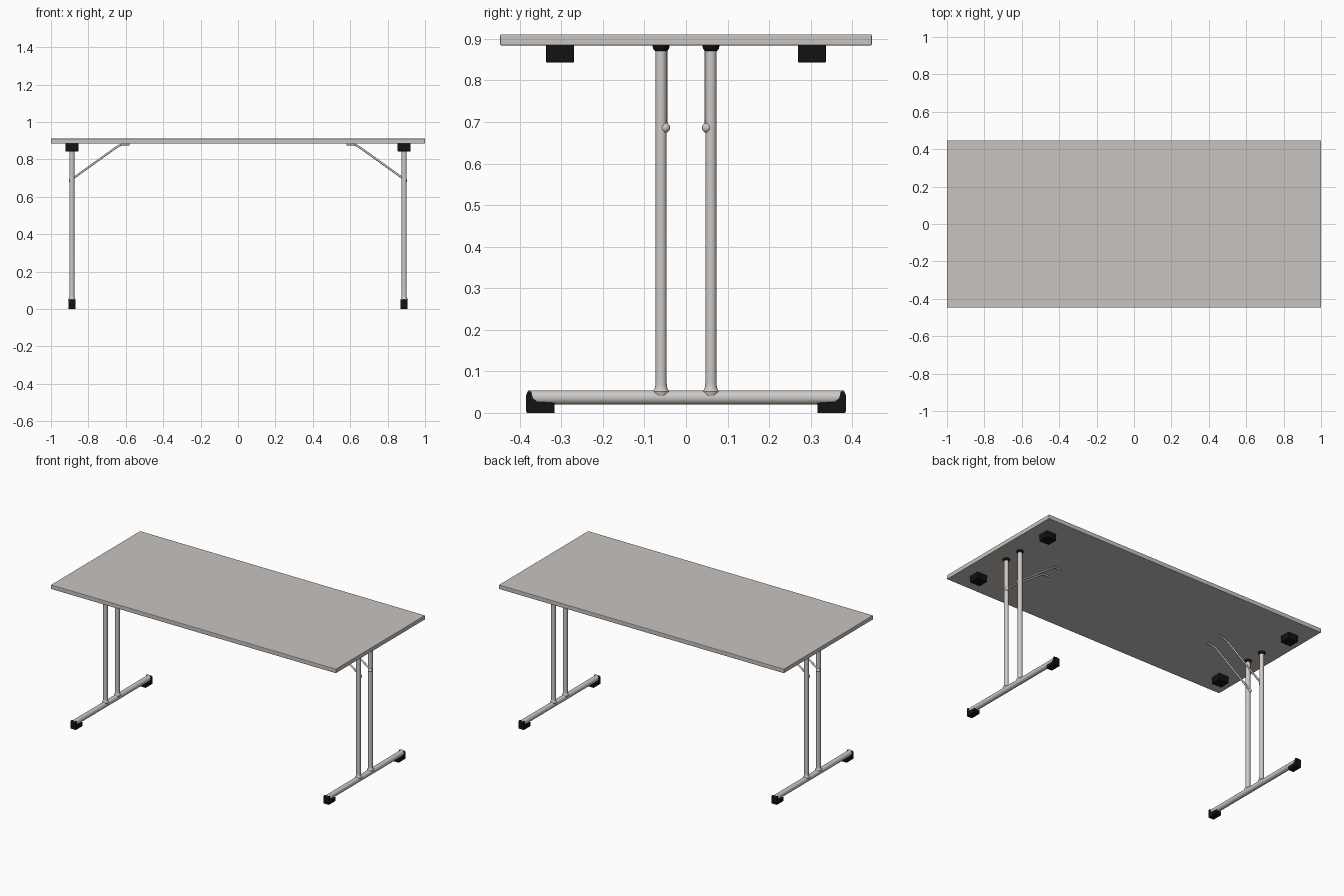
import bpy, bmesh, math
from mathutils import Vector

if "Cube" in bpy.data.objects:
    bpy.data.objects.remove(bpy.data.objects["Cube"])


def material(name, rgb):
    m = bpy.data.materials.new(name)
    m.diffuse_color = (*rgb, 1)
    m.use_nodes = True
    m.node_tree.nodes["Principled BSDF"].inputs["Base Color"].default_value = m.diffuse_color
    return m


GREY = material("warm grey laminate", (0.58, 0.55, 0.525))
STEEL = material("light grey steel", (0.61, 0.58, 0.555))
BLACK = material("black rubber", (0.006, 0.006, 0.006))


def finish(name, bm, mat, smooth=False):
    bmesh.ops.recalc_face_normals(bm, faces=bm.faces)
    me = bpy.data.meshes.new(name)
    bm.to_mesh(me)
    bm.free()
    ob = bpy.data.objects.new(name, me)
    bpy.context.collection.objects.link(ob)
    me.materials.append(mat)
    if smooth:
        bpy.ops.object.select_all(action='DESELECT')
        ob.select_set(True)
        bpy.context.view_layer.objects.active = ob
        bpy.ops.object.shade_smooth_by_angle(angle=math.radians(40))
    return ob


def box(name, lo, hi, mat, bevel):
    bm = bmesh.new()
    bmesh.ops.create_cube(bm, size=1)
    for v in bm.verts:
        v.co = [(l + h) / 2 + c * (h - l) for l, h, c in zip(lo, hi, v.co)]
    bmesh.ops.bevel(bm, geom=bm.edges[:], offset=bevel, segments=2,
                    profile=0.5, affect='EDGES')
    return finish(name, bm, mat)


def lathe(name, x, y, profile, mat, n=24):
    """Stack of (radius, z) rings around a vertical axis, capped."""
    bm = bmesh.new()
    rings = [[bm.verts.new((x + r * math.cos(2 * math.pi * i / n),
                            y + r * math.sin(2 * math.pi * i / n), z))
              for i in range(n)] for r, z in profile]
    for a, b in zip(rings, rings[1:]):
        for i in range(n):
            j = (i + 1) % n
            bm.faces.new((a[i], a[j], b[j], b[i]))
    bm.faces.new(rings[0])
    bm.faces.new(rings[-1])
    return finish(name, bm, mat, True)


def tube(name, points, r, mat, n=20):
    """Round tube along a path lying in a vertical plane."""
    bm = bmesh.new()
    pts = [Vector(p) for p in points]
    rings = []
    for k, p in enumerate(pts):
        t = (pts[min(k + 1, len(pts) - 1)] - pts[max(k - 1, 0)]).normalized()
        up = Vector((0, 0, 1))
        side = t.cross(up).normalized()
        up = side.cross(t)
        rings.append([bm.verts.new(p + r * (math.cos(2 * math.pi * i / n) * side
                                            + math.sin(2 * math.pi * i / n) * up))
                      for i in range(n)])
    for a, b in zip(rings, rings[1:]):
        for i in range(n):
            j = (i + 1) % n
            bm.faces.new((a[i], a[j], b[j], b[i]))
    bm.faces.new(rings[0])
    bm.faces.new(rings[-1])
    return finish(name, bm, mat, True)


def foot_cap(name, x, sy):
    """Rubber shoe: L-shaped side profile wrapping the end of the foot bar."""
    prof = [(0.317, 0.0), (0.383, 0.0), (0.385, 0.004), (0.385, 0.042),
            (0.381, 0.051), (0.373, 0.051), (0.368, 0.035), (0.358, 0.027),
            (0.317, 0.024)]
    bm = bmesh.new()
    face = bm.faces.new([bm.verts.new((x - 0.018, sy * y, z)) for y, z in prof])
    ext = bmesh.ops.extrude_face_region(bm, geom=[face])
    bmesh.ops.translate(bm, vec=(0.036, 0, 0),
                        verts=[g for g in ext['geom'] if isinstance(g, bmesh.types.BMVert)])
    return finish(name, bm, BLACK)


# table top
box("table_top", (-1, -0.447, 0.884), (1, 0.447, 0.911), GREY, 0.003)

for sx, end in ((-1, "left"), (1, "right")):
    X = sx * 0.888
    # floor bar with rounded ends
    tube(f"{end}_foot_bar", [(X, -0.38, 0.037), (X, 0.38, 0.037)], 0.0172, STEEL)

    for sy, side in ((-1, "front"), (1, "back")):
        tag = f"{end}_{side}"
        y = sy * 0.06
        # upright with flared weld at its base
        lathe(f"{tag}_leg", X, y,
              [(0.017, 0.04), (0.0205, 0.052), (0.0165, 0.056), (0.014, 0.064),
               (0.0135, 0.075), (0.0135, 0.88)], STEEL)
        # black socket under the top
        lathe(f"{tag}_leg_socket", X, y,
              [(0.015, 0.871), (0.019, 0.876), (0.021, 0.885)], BLACK)
        # diagonal folding brace with flat end against the top
        by = sy * 0.05
        tube(f"{tag}_brace",
             [(sx * 0.895, by, 0.689), (sx * 0.66, by, 0.858),
              (sx * 0.635, by, 0.874), (sx * 0.615, by, 0.880),
              (sx * 0.58, by, 0.880)], 0.0055, STEEL, 12)
        # brace pivot knob on the leg
        bm = bmesh.new()
        bmesh.ops.create_uvsphere(bm, u_segments=16, v_segments=10, radius=0.012)
        bmesh.ops.translate(bm, vec=(sx * 0.892, sy * 0.050, 0.686), verts=bm.verts)
        finish(f"{tag}_brace_pivot", bm, STEEL, True)
        # rubber shoe and stacking block
        foot_cap(f"{tag}_foot_cap", X, sy)
        yc = sy * 0.303
        box(f"{tag}_stacking_block", (X - 0.035, yc - 0.034, 0.843),
            (X + 0.035, yc + 0.034, 0.885), BLACK, 0.003)
